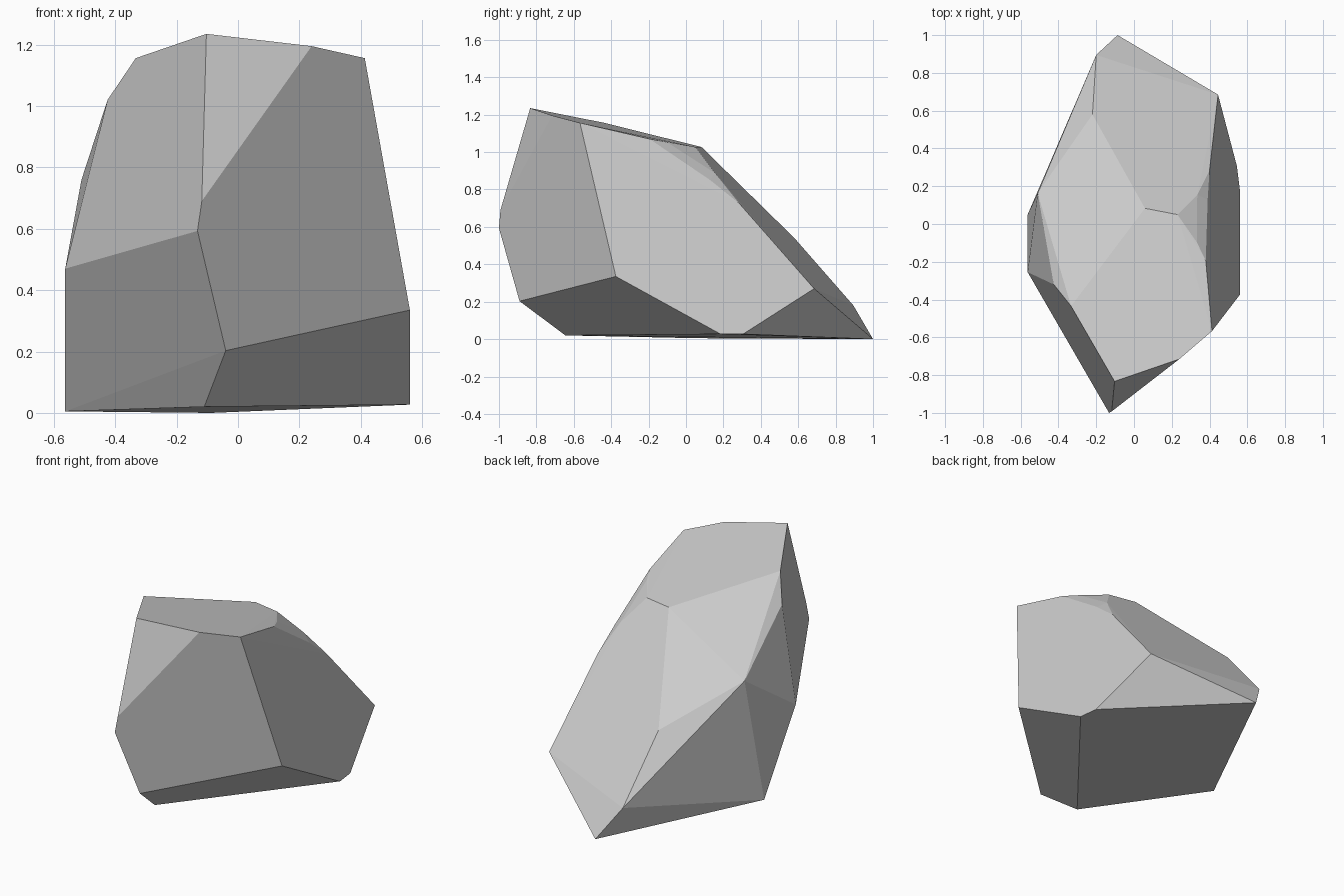
import bpy, bmesh, math

# Corners of the faceted boulder
base = [(-0.11, -0.645, 0.02), (0.56, 0.185, 0.027), (0.545, 0.305, 0.027),
        (-0.087, 1.0, 0.0), (-0.563, 0.05, 0.005)]
middle = [(-0.04, -0.89, 0.203), (0.56, -0.375, 0.335), (0.445, 0.685, 0.27),
          (-0.20, 0.895, 0.18), (-0.22, 0.58, 0.54), (-0.51, 0.163, 0.76),
          (-0.563, -0.255, 0.47), (-0.132, -1.0, 0.593), (-0.118, -0.992, 0.69)]
crown = [(-0.103, -0.833, 1.235), (0.24, -0.715, 1.195), (0.413, -0.567, 1.156),
         (0.38, -0.195, 1.07), (0.333, -0.097, 1.05), (0.39, 0.13, 0.85),
         (0.335, 0.155, 0.888), (0.40, 0.285, 0.725), (0.23, 0.05, 1.027),
         (0.058, 0.083, 1.027), (-0.425, -0.32, 1.02), (-0.333, -0.435, 1.156)]

# Wrap the corners in a convex hull and merge triangles into flat facets
bm = bmesh.new()
for co in base + middle + crown:
    bm.verts.new(co)
hull = bmesh.ops.convex_hull(bm, input=bm.verts[:])
loose = [v for v in bm.verts if not v.link_faces]
bmesh.ops.delete(bm, geom=loose, context='VERTS')
bmesh.ops.dissolve_limit(bm, angle_limit=math.radians(2.5),
                         verts=bm.verts[:], edges=bm.edges[:])
bmesh.ops.recalc_face_normals(bm, faces=bm.faces[:])

mesh = bpy.data.meshes.new("boulder")
bm.to_mesh(mesh)
bm.free()
bpy.context.collection.objects.link(bpy.data.objects.new("boulder", mesh))
